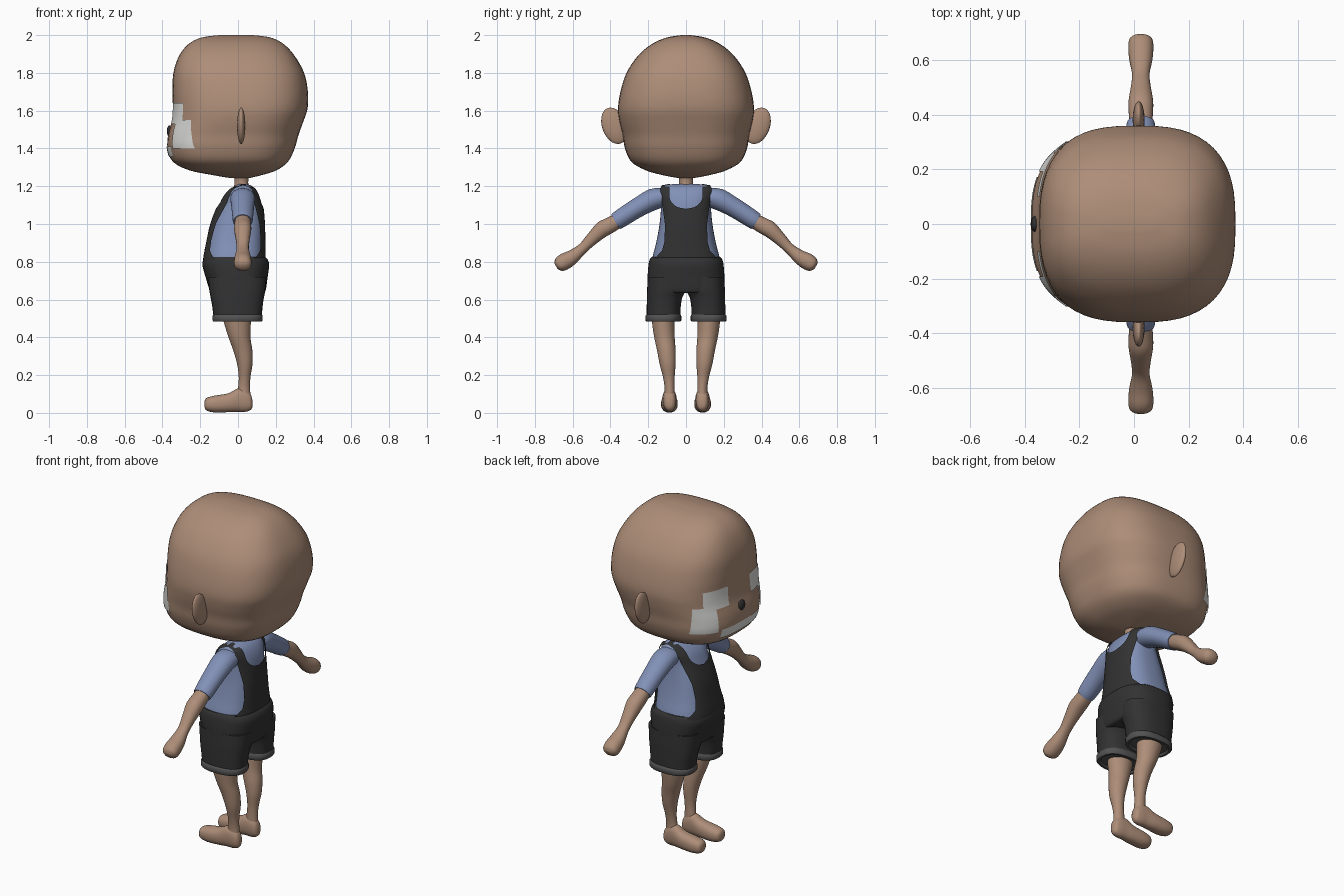
import bpy, bmesh, math
from mathutils import Vector as V

if "Cube" in bpy.data.objects:
    bpy.data.objects.remove(bpy.data.objects["Cube"])


def material(name, col):
    m = bpy.data.materials.new(name)
    m.diffuse_color = (*col, 1)
    m.use_nodes = True
    m.node_tree.nodes["Principled BSDF"].inputs["Base Color"].default_value = m.diffuse_color
    return m


SKIN = material("skin", (0.42, 0.268, 0.188))
BLUE = material("shirt_blue", (0.22, 0.28, 0.47))
DARK = material("overall_charcoal", (0.032, 0.032, 0.032))
CUFF = material("cuff_grey", (0.085, 0.085, 0.085))
WHITE = material("face_white", (0.75, 0.75, 0.73))
BLACK = material("nose_black", (0.03, 0.03, 0.03))


def finish(name, bm, mat, mirror=False, angle=50):
    bmesh.ops.recalc_face_normals(bm, faces=bm.faces)
    me = bpy.data.meshes.new(name)
    bm.to_mesh(me)
    bm.free()
    me.materials.append(mat)
    ob = bpy.data.objects.new(name, me)
    bpy.context.collection.objects.link(ob)
    if mirror:
        mod = ob.modifiers.new("mirror", 'MIRROR')
        mod.use_axis = (False, True, False)
    bpy.ops.object.select_all(action='DESELECT')
    ob.select_set(True)
    bpy.context.view_layer.objects.active = ob
    bpy.ops.object.shade_smooth_by_angle(angle=math.radians(angle))
    return ob


# A section is (centre, half axis a, half axis b)
def zsec(z, x0, x1, y0, y1):
    return V(((x0 + x1) / 2, (y0 + y1) / 2, z)), V(((x1 - x0) / 2, 0, 0)), V((0, (y1 - y0) / 2, 0))


def xsec(x, y0, y1, z0, z1):
    return V((x, (y0 + y1) / 2, (z0 + z1) / 2)), V((0, (y1 - y0) / 2, 0)), V((0, 0, (z1 - z0) / 2))


def armsec(y, z, rx, r):
    return V((0.025, y, z)), V((rx, 0, 0)), V((0, 0.5, 0.866)) * r


def smooth(secs, sub):
    """Catmull-Rom interpolation through the sections."""
    if sub < 2:
        return secs
    out = []
    for i in range(len(secs) - 1):
        p = [secs[max(0, min(len(secs) - 1, i + k))] for k in (-1, 0, 1, 2)]
        for s in range(sub):
            t = s / sub
            out.append(tuple(
                0.5 * (2 * b + (c - a) * t + (2 * a - 5 * b + 4 * c - d) * t * t
                       + (3 * b - a - 3 * c + d) * t ** 3)
                for a, b, c, d in zip(*p)))
    return out + [secs[-1]]


def loft(name, secs, mat, n=2.0, sub=4, sides=32, mirror=False):
    bm = bmesh.new()
    rings = []
    for c, a, b in smooth(secs, sub):
        ring = []
        for k in range(sides):
            t = 2 * math.pi * k / sides
            ca, sa = math.cos(t), math.sin(t)
            ring.append(bm.verts.new(c + a * math.copysign(abs(ca) ** (2 / n), ca)
                                     + b * math.copysign(abs(sa) ** (2 / n), sa)))
        rings.append(ring)
    for r, q in zip(rings, rings[1:]):
        for k in range(sides):
            j = (k + 1) % sides
            bm.faces.new((r[k], r[j], q[j], q[k]))
    bm.faces.new(rings[0])
    bm.faces.new(rings[-1])
    return finish(name, bm, mat, mirror)


def on_surface(secs, n, y, z, side, off):
    """Point on a vertical loft at (y, z), on its front (-1) or back (+1)."""
    for s, t in zip(secs, secs[1:]):
        if s[0].z <= z <= t[0].z:
            f = (z - s[0].z) / max(t[0].z - s[0].z, 1e-6)
            c, a, b = (p.lerp(q, f) for p, q in zip(s, t))
            break
    u = min(abs(y) / b.y, 0.985)
    x = a.x * (1 - u ** n) ** (1 / n)
    return V((c.x + side * (x + off), math.copysign(u * b.y * (1 + off / b.y), y), z))


def sheet(name, rows, mat, mirror=False):
    bm = bmesh.new()
    vs = [[bm.verts.new(p) for p in row] for row in rows]
    for r, q in zip(vs, vs[1:]):
        for k in range(len(r) - 1):
            bm.faces.new((r[k], r[k + 1], q[k + 1], q[k]))
    return finish(name, bm, mat, mirror)


def ball(name, loc, rad, mat, tilt=0, mirror=False):
    bm = bmesh.new()
    bmesh.ops.create_uvsphere(bm, u_segments=24, v_segments=14, radius=1)
    bmesh.ops.scale(bm, vec=rad, verts=bm.verts)
    for v in bm.verts:
        y, z = v.co.y, v.co.z
        v.co.y = y * math.cos(tilt) + z * math.sin(tilt)
        v.co.z = z * math.cos(tilt) - y * math.sin(tilt)
    bmesh.ops.translate(bm, vec=loc, verts=bm.verts)
    return finish(name, bm, mat, mirror)


# Head: z, front x, back x, half width
HN = 2.75
head = [zsec(z, a, b, -h, h) for z, a, b, h in (
    (1.243, -0.04, 0.06, 0.04), (1.26, -0.14, 0.13, 0.13), (1.285, -0.26, 0.205, 0.215),
    (1.33, -0.345, 0.265, 0.29), (1.40, -0.373, 0.30, 0.323), (1.47, -0.37, 0.32, 0.335),
    (1.54, -0.352, 0.345, 0.352), (1.61, -0.345, 0.368, 0.36), (1.70, -0.347, 0.37, 0.347),
    (1.80, -0.342, 0.35, 0.315), (1.89, -0.312, 0.30, 0.255), (1.95, -0.265, 0.245, 0.185),
    (1.985, -0.20, 0.18, 0.11), (1.998, -0.12, 0.10, 0.04), (2.0, -0.06, 0.05, 0.01))]
loft("head", head, SKIN, HN, sides=56)
ball("ear", (0.017, 0.38, 1.52), (0.022, 0.064, 0.10), SKIN, math.radians(20), True)
ball("nose", (-0.362, 0, 1.492), (0.015, 0.03, 0.03), BLACK)
loft("neck", [zsec(z, 0.018 - r, 0.018 + r, -r, r) for z, r in
              ((1.16, 0.05), (1.22, 0.036), (1.27, 0.045))], SKIN)

# White face plates, laid on the head surface
head_fine = smooth(head, 4)


def face_plate(name, y0, y1, z0, z1, mirror=True):
    rows = [[on_surface(head_fine, HN, y0 + (y1 - y0) * i / 12, z0 + (z1 - z0) * j / 10, -1, 0.004)
             for i in range(13)] for j in range(11)]
    sheet(name, rows, WHITE, mirror)


face_plate("eye_plate", 0.10, 0.255, 1.53, 1.64)
face_plate("cheek_plate", 0.19, 0.298, 1.40, 1.55)
face_plate("mouth_plate", -0.17, 0.17, 1.355, 1.41, False)

# Shirt body and sleeves
TN = 2.6
torso = [zsec(z, a, b, -h, h) for z, a, b, h in (
    (0.76, -0.175, 0.14, 0.18), (0.82, -0.175, 0.138, 0.178), (0.90, -0.16, 0.136, 0.158),
    (1.00, -0.138, 0.134, 0.14), (1.10, -0.10, 0.125, 0.132), (1.15, -0.075, 0.112, 0.14),
    (1.185, -0.042, 0.092, 0.138), (1.203, -0.012, 0.07, 0.115), (1.213, 0.005, 0.045, 0.05))]
loft("shirt", torso, BLUE, TN, sides=48)
loft("sleeve", [armsec(*s) for s in (
    (0.08, 1.145, 0.06, 0.05), (0.16, 1.135, 0.066, 0.058), (0.25, 1.09, 0.06, 0.052),
    (0.365, 1.017, 0.052, 0.047), (0.368, 1.015, 0.04, 0.036))], BLUE, mirror=True)
loft("arm", [armsec(*s) for s in (
    (0.33, 1.035, 0.038, 0.036), (0.40, 0.995, 0.044, 0.042), (0.45, 0.967, 0.045, 0.043),
    (0.505, 0.915, 0.036, 0.034), (0.55, 0.868, 0.032, 0.029), (0.60, 0.826, 0.042, 0.038),
    (0.645, 0.80, 0.046, 0.044), (0.674, 0.783, 0.042, 0.036), (0.688, 0.776, 0.022, 0.016))],
    SKIN, 2.2, mirror=True)

# Bib with straps over the shoulders, laid on the shirt surface
torso_fine = smooth(torso, 4)


def bib_span(z):
    pts = ((0.78, 0.175), (0.82, 0.155), (0.86, 0.12), (0.91, 0.107), (1.0, 0.105),
           (1.1, 0.117), (1.15, 0.127), (1.2, 0.125))
    outer = next(a[1] + (b[1] - a[1]) * (z - a[0]) / (b[0] - a[0])
                 for a, b in zip(pts, pts[1:]) if z <= b[0])
    u = max(0, min(1, (1.15 - z) / 0.07))
    return 0.083 * math.sqrt(1 - u * u), outer


def bib_row(z, side):
    a, b = bib_span(z)
    return [on_surface(torso_fine, TN, a + (b - a) * i / 10, z, side, 0.009) for i in range(11)]


levels = [0.78 + i * 0.01 for i in range(30)] + [1.08 + i * 0.0075 for i in range(16)]
shoulder = [V((0.028, 0.083 + 0.0045 * i, 1.213 - 0.0008 * i)) for i in range(11)]
sheet("bib_and_straps", [bib_row(z, -1) for z in levels] + [shoulder]
      + [bib_row(z, 1) for z in reversed(levels)], DARK, True)

# Shorts: hips, two legs and rolled cuffs
loft("shorts_hips", [zsec(z, a, b, -h, h) for z, a, b, h in (
    (0.635, -0.135, 0.135, 0.17), (0.65, -0.15, 0.147, 0.20), (0.72, -0.172, 0.157, 0.203),
    (0.78, -0.188, 0.165, 0.199), (0.81, -0.184, 0.158, 0.193), (0.825, -0.177, 0.145, 0.183))],
    DARK, 2.6, sides=48)
loft("shorts_leg", [zsec(*s) for s in (
    (0.495, -0.128, 0.125, 0.03, 0.208), (0.56, -0.136, 0.13, 0.028, 0.208),
    (0.61, -0.145, 0.137, 0.02, 0.207), (0.65, -0.152, 0.145, 0.002, 0.206),
    (0.72, -0.16, 0.15, 0.002, 0.202))], DARK, 2.5, mirror=True)
loft("shorts_cuff", [zsec(*s) for s in (
    (0.522, -0.128, 0.125, 0.03, 0.208), (0.514, -0.135, 0.131, 0.025, 0.215),
    (0.49, -0.135, 0.131, 0.025, 0.215), (0.483, -0.13, 0.126, 0.03, 0.21),
    (0.483, -0.118, 0.114, 0.042, 0.198), (0.494, -0.11, 0.106, 0.05, 0.19))],
    CUFF, 2.5, sub=1, mirror=True)

# Bare legs and feet
loft("leg", [zsec(*s) for s in (
    (0.55, -0.09, 0.07, 0.062, 0.185), (0.48, -0.075, 0.068, 0.062, 0.18),
    (0.40, -0.05, 0.066, 0.06, 0.168), (0.33, -0.025, 0.076, 0.055, 0.153),
    (0.26, -0.005, 0.077, 0.055, 0.14), (0.19, 0.004, 0.066, 0.06, 0.122),
    (0.13, 0.0, 0.064, 0.06, 0.113), (0.07, -0.01, 0.068, 0.058, 0.115))], SKIN, mirror=True)
loft("foot", [xsec(*s) for s in (
    (-0.177, 0.075, 0.105, 0.03, 0.062), (-0.165, 0.053, 0.125, 0.012, 0.08),
    (-0.12, 0.044, 0.132, 0.002, 0.092), (-0.05, 0.046, 0.13, 0.004, 0.104),
    (0.0, 0.05, 0.124, 0.006, 0.13), (0.04, 0.053, 0.12, 0.006, 0.125),
    (0.066, 0.06, 0.113, 0.015, 0.10), (0.076, 0.075, 0.10, 0.03, 0.07))],
    SKIN, 2.3, mirror=True)
